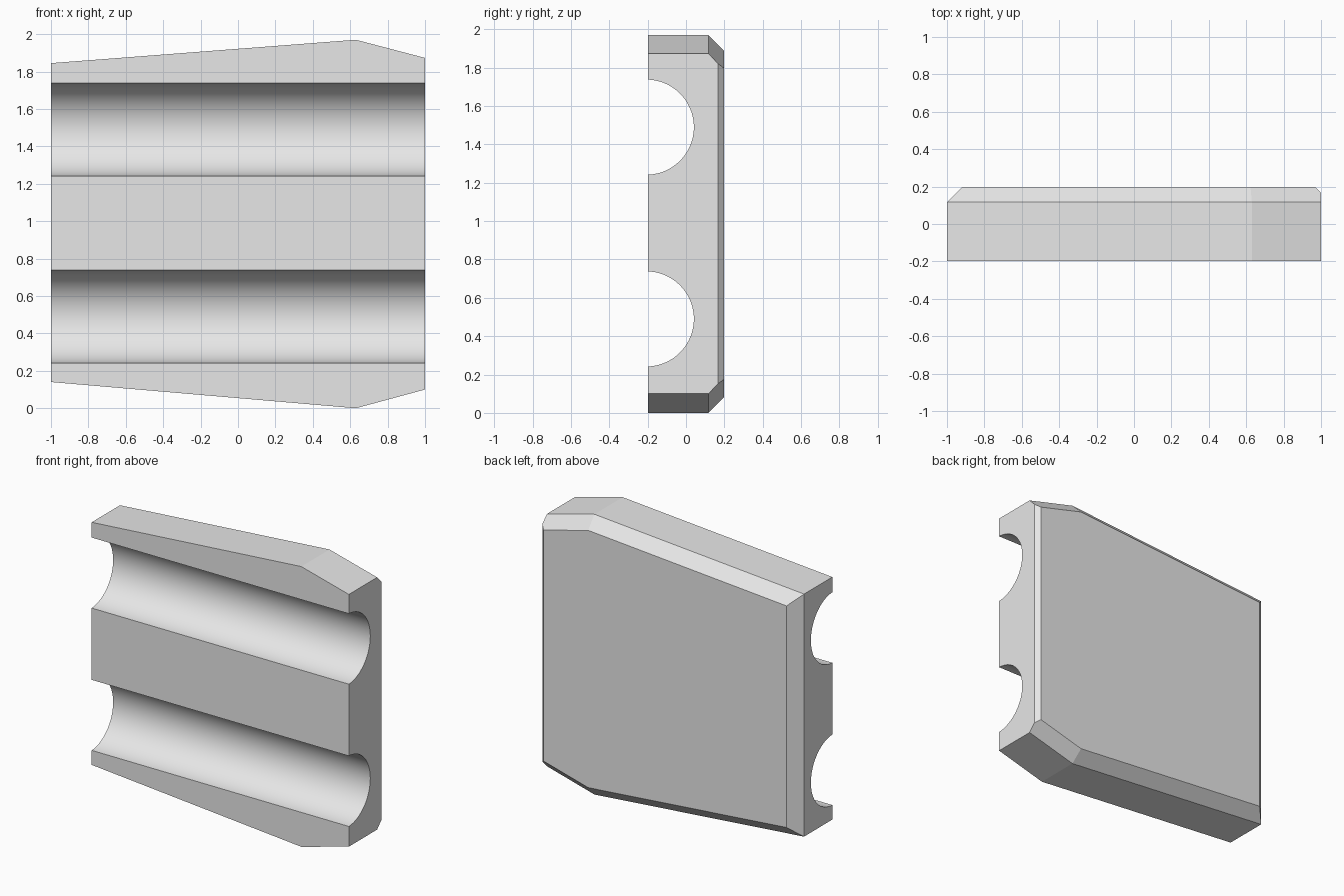
import bpy
import bmesh
from math import asin, cos, sin, pi
from mathutils import Vector

old = bpy.data.objects.get("Cube")
if old:
    bpy.data.objects.remove(old, do_unlink=True)

FRONT, BACK = -0.197, 0.197
HEIGHT = 1.97
GROOVE_Z = (0.49, 1.49)
GROOVE_R, GROOVE_Y = 0.248, -0.207
STEPS = 48

mat = bpy.data.materials.new("light grey")
mat.use_nodes = True
grey = (0.8, 0.8, 0.8, 1)
mat.diffuse_color = grey
mat.node_tree.nodes["Principled BSDF"].inputs["Base Color"].default_value = grey


def groove_arc(z):
    """Points of one round channel, from its lower lip to its upper lip."""
    start = asin((FRONT - GROOVE_Y) / GROOVE_R)
    for i in range(STEPS + 1):
        a = start + (pi - 2 * start) * i / STEPS
        yield GROOVE_Y + GROOVE_R * sin(a), z - GROOVE_R * cos(a)


# Side section with two channels, swept along x
section = [(FRONT, 0)]
for z in GROOVE_Z:
    section += groove_arc(z)
section += [(FRONT, HEIGHT), (BACK, HEIGHT), (BACK, 0)]

bm = bmesh.new()
face = bm.faces.new([bm.verts.new((-1, y, z)) for y, z in section])
swept = bmesh.ops.extrude_face_region(bm, geom=[face])["geom"]
bmesh.ops.translate(bm, vec=(2, 0, 0),
                    verts=[v for v in swept if isinstance(v, bmesh.types.BMVert)])
bmesh.ops.recalc_face_normals(bm, faces=bm.faces)


def slice_off(point, normal):
    """Cut away everything beyond a plane and close the cut."""
    cut = bmesh.ops.bisect_plane(
        bm, geom=bm.verts[:] + bm.edges[:] + bm.faces[:], dist=1e-5,
        plane_co=point, plane_no=normal, clear_outer=True)["geom_cut"]
    edges = [e for e in cut if isinstance(e, bmesh.types.BMEdge) and e.is_boundary]
    if edges:
        bmesh.ops.holes_fill(bm, edges=edges, sides=0)


# Front outline, anticlockwise, with the width of the back chamfer on each edge
outline = [(-1, 0.14, 0.08), (0.63, 0, 0.08), (1, 0.1, 0.03),
           (1, 1.873, 0.08), (0.63, HEIGHT, 0.08), (-1, 1.845, 0.08)]
sides = []
for (x0, z0, width), (x1, z1, _) in zip(outline, outline[1:] + outline[:1]):
    sides.append((x0, z0, Vector((z1 - z0, 0, x0 - x1)).normalized(), width))

# Sloping top and bottom edges
for x, z, normal, width in sides:
    if abs(normal.z) > 0.1 or abs(normal.x) < 0.9:
        slice_off((x, 0, z), normal)

# Chamfers around the back
for x, z, normal, width in sides:
    slice_off((x, BACK - width, z), normal + Vector((0, 1, 0)))

bmesh.ops.recalc_face_normals(bm, faces=bm.faces)
mesh = bpy.data.meshes.new("grooved_block")
bm.to_mesh(mesh)
bm.free()
mesh.materials.append(mat)
block = bpy.data.objects.new("grooved_block", mesh)
bpy.context.collection.objects.link(block)

# Smooth channels, crisp edges elsewhere
bpy.ops.object.select_all(action="DESELECT")
block.select_set(True)
bpy.context.view_layer.objects.active = block
bpy.ops.object.shade_smooth_by_angle(angle=pi / 18)
